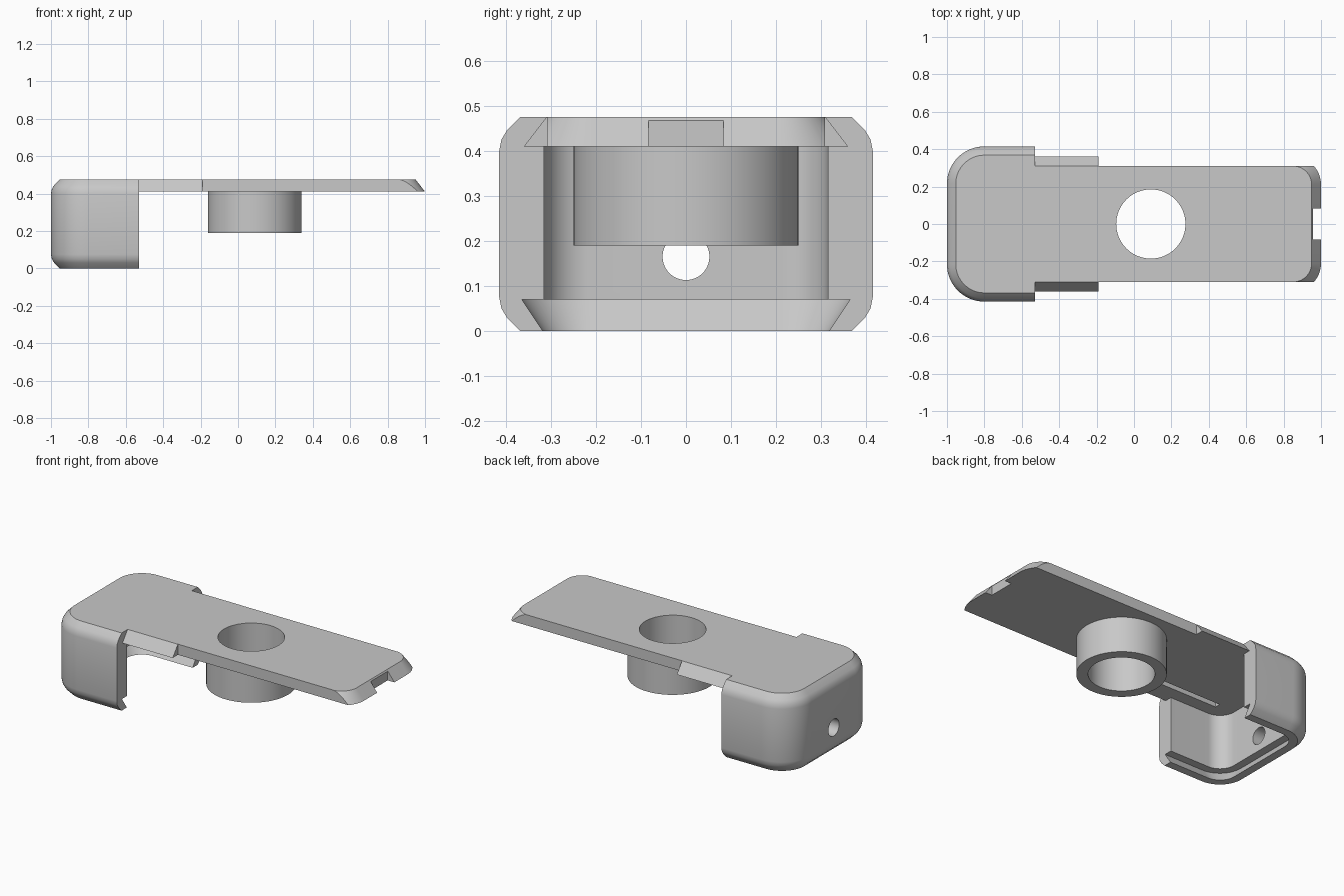
import bpy, bmesh, math
from mathutils import Matrix

cube = bpy.data.objects.get("Cube")
if cube:
    bpy.data.objects.remove(cube, do_unlink=True)

grey = bpy.data.materials.new("plain_grey")
grey.use_nodes = True
grey.diffuse_color = (0.58, 0.58, 0.58, 1)
grey.node_tree.nodes["Principled BSDF"].inputs["Base Color"].default_value = grey.diffuse_color


def make_object(name, bm):
    bmesh.ops.recalc_face_normals(bm, faces=bm.faces)
    mesh = bpy.data.meshes.new(name)
    bm.to_mesh(mesh)
    bm.free()
    mesh.materials.append(grey)
    ob = bpy.data.objects.new(name, mesh)
    bpy.context.collection.objects.link(ob)
    return ob


def rounded_end(name, tip, start, half, radius, layers, steps=16):
    """Loft of (inset, z) layers: square at x = start, rounded corners at x = tip."""
    side = 1 if tip > start else -1
    bm = bmesh.new()
    rings = []
    for inset, z in layers:
        r = radius - inset
        arc = [i * math.pi / 2 / steps for i in range(steps + 1)]
        corner = [(tip - side * radius + side * r * math.sin(a),
                   half - radius + r * math.cos(a)) for a in arc]
        outline = [(start, half - inset)] + corner
        outline += [(x, -y) for x, y in reversed(outline)]
        rings.append([bm.verts.new((x, y, z)) for x, y in outline])
    for low, high in zip(rings, rings[1:]):
        for i in range(len(low)):
            j = (i + 1) % len(low)
            bm.faces.new((low[i], low[j], high[j], high[i]))
    bm.faces.new(rings[0])
    bm.faces.new(rings[-1])
    return make_object(name, bm)


def box(name, x0, x1, y0, y1, z0, z1):
    bm = bmesh.new()
    bmesh.ops.create_cube(bm, size=1)
    bmesh.ops.scale(bm, vec=(x1 - x0, y1 - y0, z1 - z0), verts=bm.verts)
    bmesh.ops.translate(bm, vec=((x0 + x1) / 2, (y0 + y1) / 2, (z0 + z1) / 2), verts=bm.verts)
    return make_object(name, bm)


def cylinder(name, radius, depth, centre, along_x=False):
    bm = bmesh.new()
    turn = Matrix.Rotation(math.pi / 2, 4, 'Y') if along_x else Matrix()
    bmesh.ops.create_cone(bm, cap_ends=True, segments=64, radius1=radius, radius2=radius,
                          depth=depth, matrix=Matrix.Translation(centre) @ turn)
    return make_object(name, bm)


def cut(target, *cutters):
    for c in cutters:
        c.hide_render = True
        mod = target.modifiers.new("cut", 'BOOLEAN')
        mod.operation = 'DIFFERENCE'
        mod.solver = 'EXACT'
        mod.object = c
    bpy.context.view_layer.update()
    result = bpy.data.meshes.new_from_object(
        target.evaluated_get(bpy.context.evaluated_depsgraph_get()))
    target.modifiers.clear()
    target.data = result


TOP, UNDER, STEP = 0.475, 0.41, -0.53

# End cap: rounded shell with softened upper and lower rims
rim = [(0.047, 0), (0.017, 0.03), (0.005, 0.05), (0, 0.075)]
shell = rounded_end("end_shell", -1, STEP, 0.415, 0.2,
                    rim + [(inset, TOP - z) for inset, z in reversed(rim)])

# Cavity with a dovetail slot in its floor, open towards +x
cavity = rounded_end("cavity_cutter", -1, -0.4, 0.415, 0.2,
                     [(0.097, -0.02), (0.097, 0), (0.05, 0.07), (0.1, 0.07), (0.1, UNDER)])
cable_hole = cylinder("cable_hole_cutter", 0.052, 0.3, (-0.95, 0, 0.165), True)
groove = box("groove_cutter", -0.785, -0.13, -0.235, -0.2, 0.38, 0.44)

# Sliding cover plate with bevelled end; side rails stay only next to the shell
plate = rounded_end("cover_plate", 1, STEP, 0.36, 0.15, [(0, UNDER), (0.05, TOP)])
trims = [box("side_trim_cutter", -0.19, 1.2, min(s * 0.309, s * 0.6), max(s * 0.309, s * 0.6), 0.3, 0.6)
         for s in (-1, 1)]
notch = box("notch_cutter", 0.955, 1.1, -0.083, 0.083, 0.3, 0.467)
bore = cylinder("bore_cutter", 0.185, 1.2, (0.09, 0, 0.3))

# Round collar under the plate
collar = cylinder("collar", 0.25, UNDER - 0.19, (0.09, 0, (UNDER + 0.19) / 2))

cut(shell, cavity, cable_hole, groove)
cut(plate, *trims, notch, bore, groove)
cut(collar, bore)
for c in [cavity, cable_hole, groove, notch, bore] + trims:
    bpy.data.objects.remove(c, do_unlink=True)

# Smooth the curved walls, keep the edges crisp
for ob in bpy.context.selected_objects:
    ob.select_set(False)
for ob in (shell, plate, collar):
    ob.select_set(True)
bpy.context.view_layer.objects.active = shell
bpy.ops.object.shade_smooth_by_angle(angle=math.radians(25))
